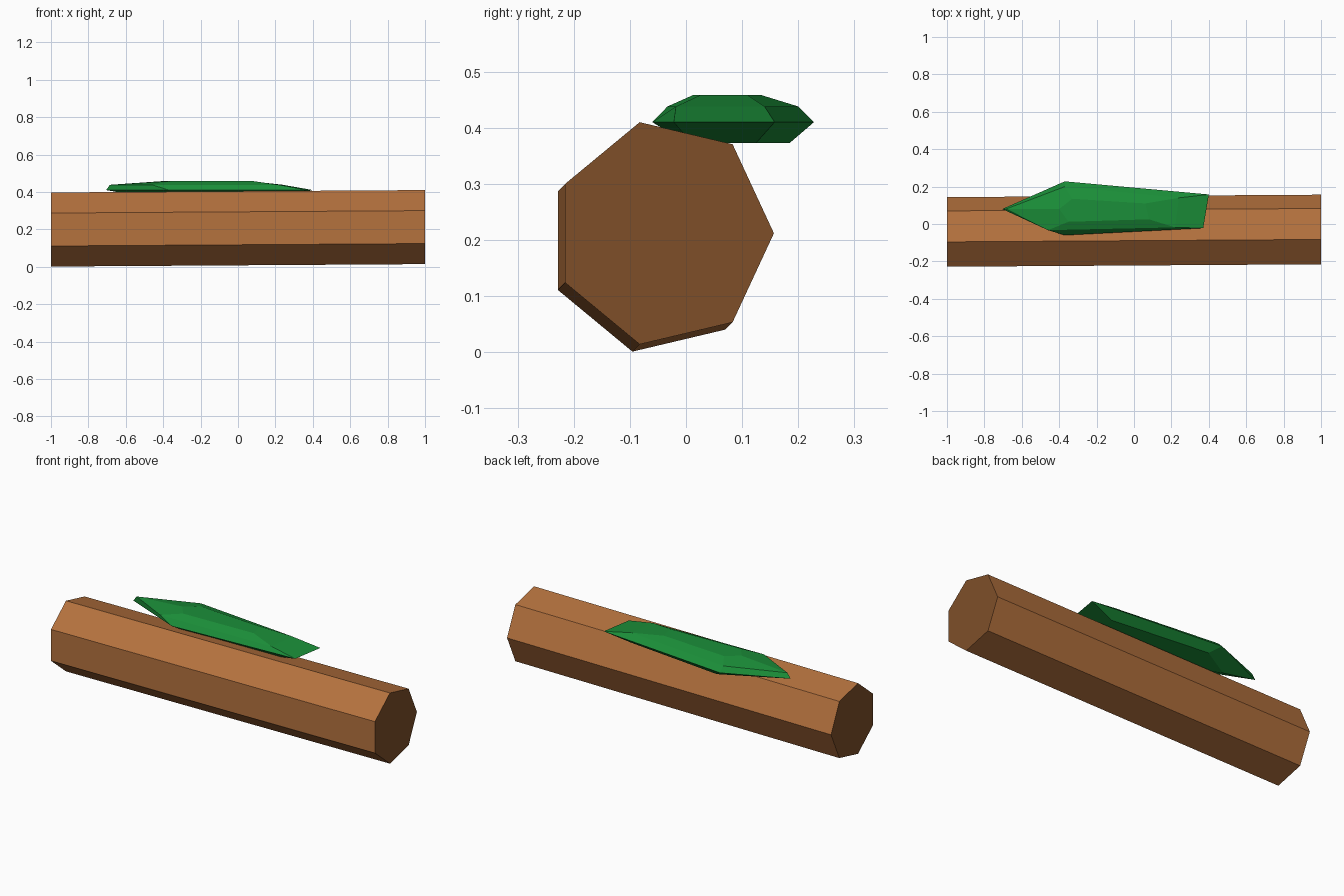
import bpy
import bmesh
import math

if "Cube" in bpy.data.objects:
    bpy.data.objects.remove(bpy.data.objects["Cube"])


def material(name, rgb):
    mat = bpy.data.materials.new(name)
    mat.diffuse_color = (*rgb, 1.0)
    mat.use_nodes = True
    mat.node_tree.nodes["Principled BSDF"].inputs["Base Color"].default_value = mat.diffuse_color
    return mat


def loft(name, rings, mats):
    """Skin a stack of equal-length rings; the two caps use the last material."""
    n = len(rings[0])
    verts = [p for ring in rings for p in ring]
    faces = [list(range(n))[::-1], [(len(rings) - 1) * n + i for i in range(n)]]
    for r in range(len(rings) - 1):
        for i in range(n):
            j = (i + 1) % n
            faces.append([r * n + i, r * n + j, (r + 1) * n + j, (r + 1) * n + i])
    mesh = bpy.data.meshes.new(name)
    mesh.from_pydata(verts, [], faces)
    for mat in mats:
        mesh.materials.append(mat)
    for face in mesh.polygons[:2]:
        face.material_index = len(mats) - 1
    # Outward, consistent normals
    bm = bmesh.new()
    bm.from_mesh(mesh)
    bmesh.ops.recalc_face_normals(bm, faces=bm.faces)
    bm.to_mesh(mesh)
    bm.free()
    obj = bpy.data.objects.new(name, mesh)
    bpy.context.collection.objects.link(obj)
    return obj


bark = material("bark_brown", (0.462, 0.168, 0.048))
cut_wood = material("cut_end_brown", (0.212, 0.078, 0.022))
green = material("leaf_green", (0.011, 0.275, 0.041))


# Seven-sided log with darker cut ends, its left end slightly lower
def log_ring(x, y, z):
    return [(x, y + 0.1957 * math.cos(i * math.tau / 7),
             z + 0.203 * math.sin(i * math.tau / 7)) for i in range(7)]


loft("log", [log_ring(-1, -0.052, 0.199), log_ring(1, -0.039, 0.212)], [bark, cut_wood])


# Leaf clump: rings from underside to top, counter-clockwise from the tip
def leaf_ring(z, *points):
    return [(x, y, z) for x, y in points]


loft("leaf_clump", [
    leaf_ring(0.373, (-0.50, 0.08), (-0.32, 0.0), (0.22, 0.01), (0.25, 0.125), (-0.32, 0.185)),
    leaf_ring(0.410, (-0.705, 0.08), (-0.37, -0.06), (0.37, -0.022), (0.40, 0.158), (-0.37, 0.228)),
    leaf_ring(0.438, (-0.685, 0.08), (-0.46, -0.033), (0.22, -0.018), (0.24, 0.14), (-0.37, 0.20)),
    leaf_ring(0.458, (-0.40, 0.08), (-0.35, 0.012), (0.08, 0.025), (0.06, 0.11), (-0.33, 0.135)),
], [green])
